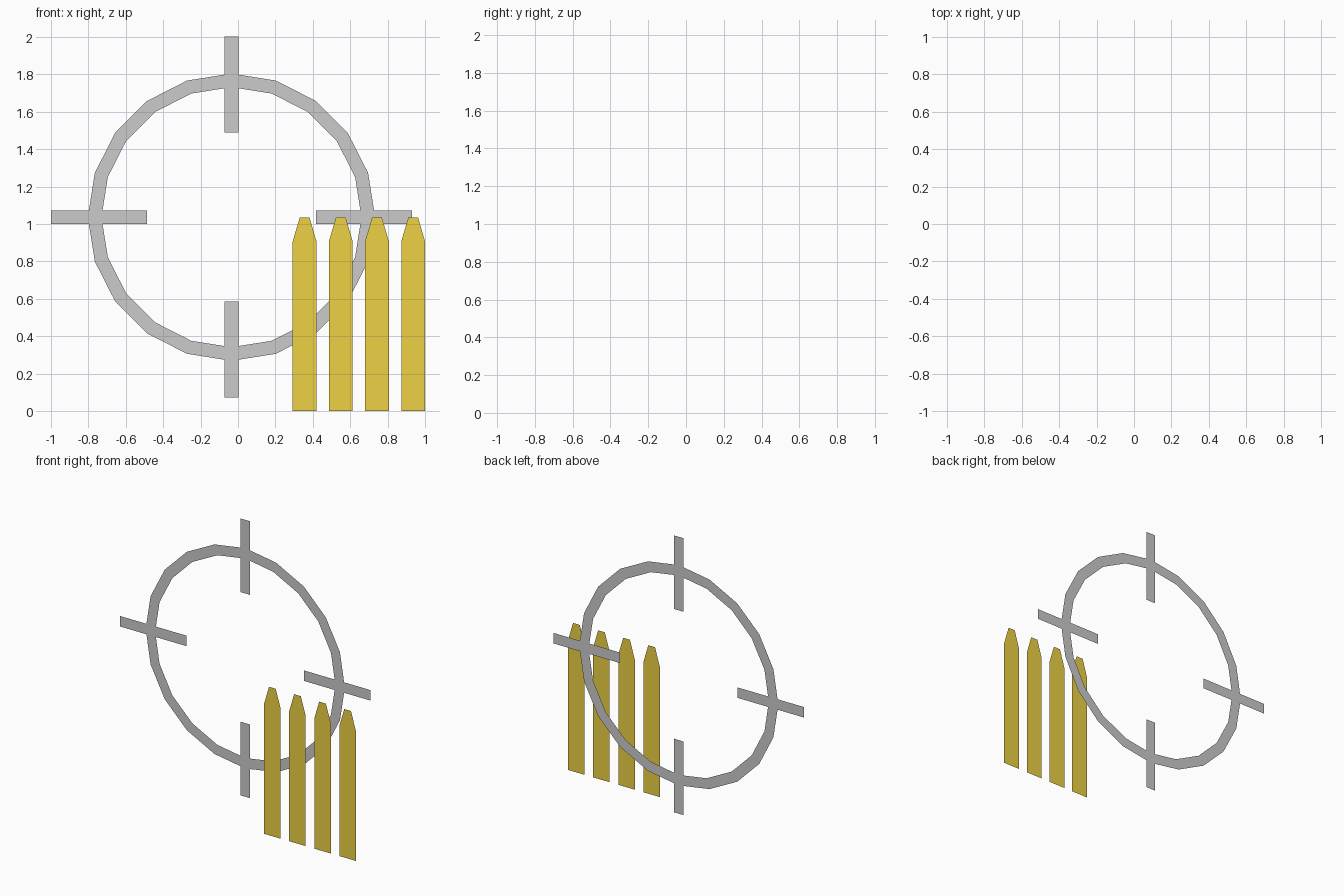
import bpy, bmesh
from math import sin, cos, tan, pi

if "Cube" in bpy.data.objects:
    bpy.data.objects.remove(bpy.data.objects["Cube"])

DEPTH = 0.13            # the two flat layers sit at y = +/- DEPTH
CX, CZ = -0.035, 1.0365  # reticle centre


def flat_object(name, polygons, y, material=None):
    """Build a zero-thickness object from x/z polygons, facing the front."""
    bm = bmesh.new()
    for poly in polygons:
        bm.faces.new([bm.verts.new((x, y, z)) for x, z in poly])
    bmesh.ops.remove_doubles(bm, verts=bm.verts, dist=1e-4)
    for f in bm.faces:
        f.normal_update()
        if f.normal.y > 0:
            f.normal_flip()
    mesh = bpy.data.meshes.new(name)
    bm.to_mesh(mesh)
    bm.free()
    obj = bpy.data.objects.new(name, mesh)
    bpy.context.collection.objects.link(obj)
    if material:
        mesh.materials.append(material)
    return obj


def polar(r, a):
    return (CX + r * sin(a), CZ + r * cos(a))


# Twenty-sided ring
SIDES, R_OUT, R_IN = 20, 0.768, 0.695
step = 2 * pi / SIDES
ring = [[polar(R_OUT, i * step), polar(R_OUT, (i + 1) * step),
         polar(R_IN, (i + 1) * step), polar(R_IN, i * step)]
        for i in range(SIDES)]

# Four tick bars, each an outer and an inner stub fitted to the ring edge
HALF, BAR_IN, BAR_OUT = 0.0365, 0.452, 0.965
dip = HALF * tan(step / 2)
outer = [(-HALF, BAR_OUT), (HALF, BAR_OUT), (HALF, R_OUT - dip),
         (0, R_OUT), (-HALF, R_OUT - dip)]
inner = [(-HALF, BAR_IN), (HALF, BAR_IN), (HALF, R_IN - dip),
         (0, R_IN), (-HALF, R_IN - dip)]
ticks = []
for q in range(4):
    c, s = cos(q * pi / 2), sin(q * pi / 2)
    for stub in (outer, inner):
        ticks.append([(CX + u * c + v * s, CZ - u * s + v * c) for u, v in stub])

flat_object("crosshair_ring", ring + ticks, DEPTH)

# Row of four pointed pickets
yellow = bpy.data.materials.new("picket_yellow")
yellow.diffuse_color = (0.85, 0.64, 0.06, 1)
yellow.use_nodes = True
yellow.node_tree.nodes["Principled BSDF"].inputs["Base Color"].default_value = yellow.diffuse_color
W, PITCH, TIP = 0.0635, 0.1935, 0.026
for i in range(4):
    x = 1.0 - W - (3 - i) * PITCH
    flat_object(f"picket_{i + 1}", [[
        (x - W, 0), (x + W, 0), (x + W, 0.907),
        (x + TIP, 1.035), (x - TIP, 1.035), (x - W, 0.907)]], -DEPTH, yellow)
